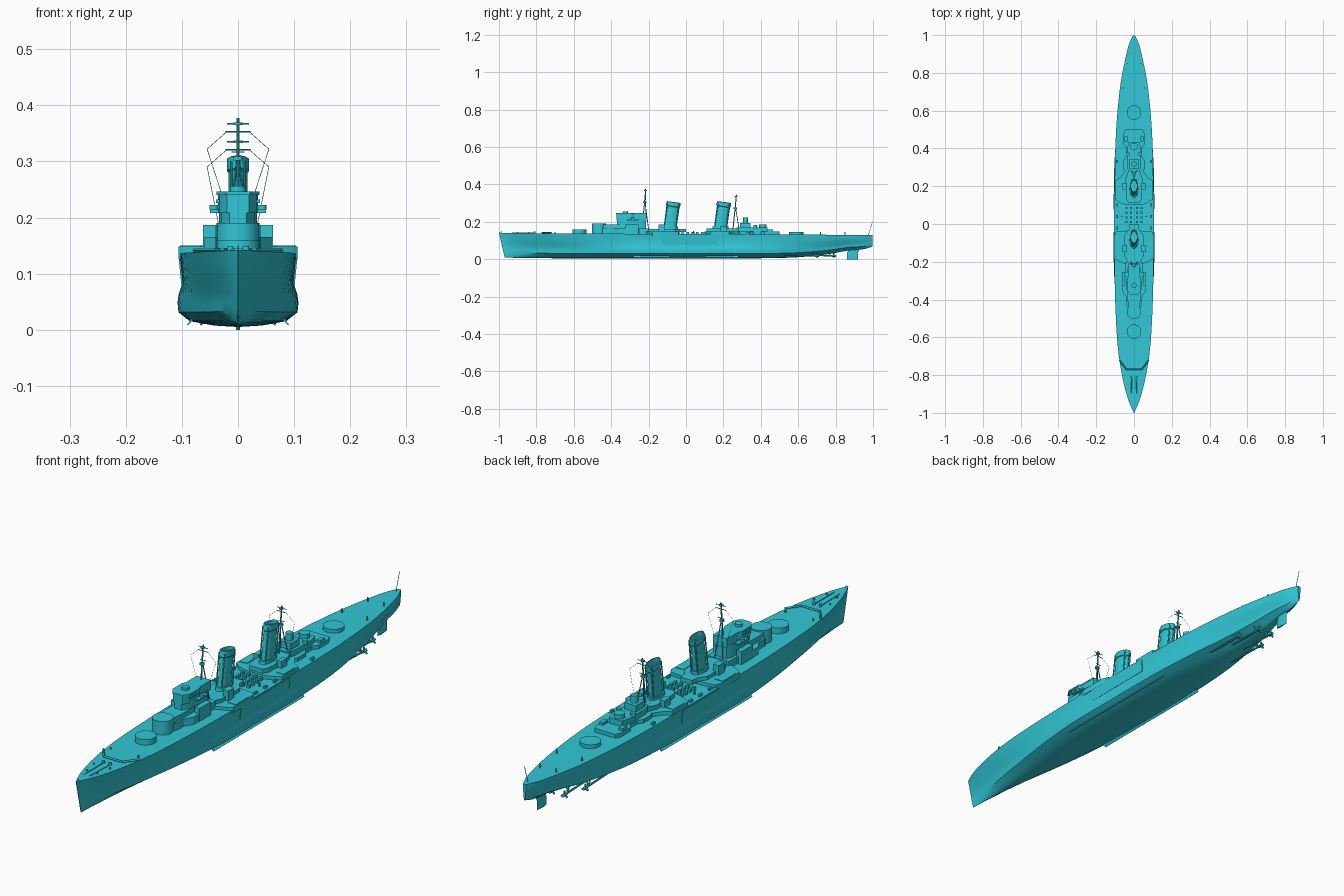
import bpy, bmesh, math
from mathutils import Vector

teal = bpy.data.materials.new("teal_paint")
teal.diffuse_color = (0.03, 0.58, 0.68, 1)


def finish(name, bm, smooth=True):
    bmesh.ops.recalc_face_normals(bm, faces=bm.faces)
    me = bpy.data.meshes.new(name)
    bm.to_mesh(me)
    bm.free()
    ob = bpy.data.objects.new(name, me)
    bpy.context.collection.objects.link(ob)
    me.materials.append(teal)
    if smooth:
        bpy.ops.object.select_all(action='DESELECT')
        bpy.context.view_layer.objects.active = ob
        ob.select_set(True)
        bpy.ops.object.shade_smooth_by_angle(angle=math.radians(30))
    return ob


def loft(name, rings):
    bm = bmesh.new()
    vs = [[bm.verts.new(p) for p in r] for r in rings]
    n = len(vs[0])
    for a, b in zip(vs, vs[1:]):
        for i in range(n):
            bm.faces.new((a[i], a[(i + 1) % n], b[(i + 1) % n], b[i]))
    bm.faces.new(vs[0])
    bm.faces.new(vs[-1])
    return finish(name, bm)


def prism(name, half, z0, z1):
    """Extrude a half outline (x >= 0), mirrored across the centreline."""
    pts = half + [(-x, y) for x, y in reversed(half)]
    return loft(name, [[(x, y, z) for x, y in pts] for z in (z0, z1)])


def box(name, x, y, z0, z1, sx, sy):
    for s in ((1, -1) if x else (1,)):
        c = [(-1, -1), (1, -1), (1, 1), (-1, 1)]
        loft(name, [[(s * x + a * sx, y + b * sy, z) for a, b in c] for z in (z0, z1)])


def drum(name, x, y, z0, z1, r, n=32):
    for s in ((1, -1) if x else (1,)):
        ring = [(s * x + r * math.cos(2 * math.pi * i / n), y + r * math.sin(2 * math.pi * i / n)) for i in range(n)]
        loft(name, [[(a, b, z) for a, b in ring] for z in (z0, z1)])


def rod(name, p, q, r, n=8):
    p, q = Vector(p), Vector(q)
    rot = (q - p).to_track_quat('Z', 'Y')
    circ = [rot @ Vector((r * math.cos(2 * math.pi * i / n), r * math.sin(2 * math.pi * i / n), 0)) for i in range(n)]
    loft(name, [[e + c for c in circ] for e in (p, q)])


# Hull stations: y, half widths at deck, waist, bulge, bilge, then keel and deck heights
stations = [
    (-1.0, .001, .001, .001, .001, .010, .142),
    (-.95, .023, .013, .008, .005, .008, .141),
    (-.9, .040, .025, .016, .010, .007, .140),
    (-.8, .064, .047, .035, .020, .006, .139),
    (-.65, .086, .072, .060, .035, .005, .138),
    (-.45, .098, .091, .089, .058, .005, .137),
    (-.25, .103, .098, .106, .078, .005, .136),
    (0, .104, .099, .107, .086, .005, .135),
    (.25, .102, .098, .106, .078, .005, .134),
    (.45, .097, .092, .095, .056, .006, .133),
    (.6, .087, .081, .076, .035, .011, .132),
    (.75, .070, .064, .052, .021, .026, .131),
    (.87, .047, .043, .032, .014, .047, .131),
    (.95, .027, .024, .018, .008, .054, .131),
    (.997, .006, .006, .004, .002, .068, .131)]


def hull_ring(s):
    y, wd, ww, wu, wl, zk, zd = s
    h = zd - zk
    half = [(wl * .5, zk + .02 * h), (wl, zk + .08 * h), (wu * .93 + wl * .07, zk + .2 * h), (wu, zk + .33 * h),
            (wu * .8 + ww * .2, zk + .44 * h), (ww, zk + .6 * h), (ww * .35 + wd * .65, zk + .85 * h), (wd, zd)]
    pts = [(0, zk)] + half + [(-x, z) for x, z in reversed(half)]
    rake = max(0, (-y - .7) / .3) * .23
    return [(x, y + rake * (.142 - z), z) for x, z in pts]


rings = []
for i in range(len(stations) - 1):
    quad = [stations[max(0, min(len(stations) - 1, i + k))] for k in (-1, 0, 1, 2)]
    for t in (0, .25, .5, .75):
        mid = []
        for k in range(7):
            a, b, c, d = (q[k] for q in quad)
            ya, yb, yc, yd = (q[0] for q in quad)
            m0 = (c - a) / (yc - ya) * (yc - yb)
            m1 = (d - b) / (yd - yb) * (yc - yb)
            v = (2*t**3 - 3*t*t + 1) * b + (t**3 - 2*t*t + t) * m0 + (3*t*t - 2*t**3) * c + (t**3 - t*t) * m1
            mid.append(b + (c - b) * t if k == 0 else v)
        rings.append(hull_ring(mid))
rings.append(hull_ring(stations[-1]))
loft("hull", rings)

# Side armour, bilge keels, shafts, propellers, rudder
for s in (1, -1):
    loft("armour_belt", [[(s * x, y, z) for x, z in ((.09, .08), (.101, .08), (.106, .13), (.09, .13))] for y in (-.13, .17)])
    loft("bilge_keel", [[(s * x, y, z) for x, z in ((.075, .024), (.078, .026), (.091, .009), (.089, .008))] for y in (-.28, .28)])
    for x, y0, y1 in ((.055, .45, .70), (.028, .55, .79)):
        rod("propeller_shaft", (s * x, y0, .027), (s * x, y1, .018), .004)
        rod("shaft_strut", (s * x, y1 - .02, .018), (s * x * .5, y1 - .03, .055), .003)
        rod("shaft_strut", (s * x, y1 - .02, .018), (s * x * 1.1, y1 - .03, .06), .003)
        rod("propeller_hub", (s * x, y1 - .01, .018), (s * x, y1 + .012, .018), .006, 12)
        for k in range(3):
            a = math.radians(90 + 120 * k)
            rod("propeller_blade", (s * x, y1, .018), (s * x + .015 * math.cos(a), y1, .018 + .015 * math.sin(a)), .004, 6)
loft("rudder", [[(x, y + dy, z) for x, y in ((0, .862), (.004, .88), (0, .92), (-.004, .88))] for z, dy in ((0, 0), (.035, 0), (.06, .01))])

# Barbettes
for y, top in ((-.57, .16), (-.465, .19), (.59, .147)):
    drum("barbette", 0, y, .12, top, .038, 40)

# Breakwater and foredeck fittings
for s in (1, -1):
    rod("breakwater_wing", (s * .04, -.77, .142), (s * .078, -.72, .142), .004, 4)
    rod("anchor_chain", (s * .012, -.93, .141), (s * .014, -.81, .14), .002, 6)
rod("breakwater_centre", (-.04, -.77, .142), (.04, -.77, .142), .004, 4)
for y, x in ((-.9, .022), (-.84, .035), (-.7, .06), (.72, .055), (.85, .035)):
    drum("bollard", x, y, .13, .146, .003, 10)
drum("capstan", .014, -.81, .13, .148, .006, 14)

# Forward superstructure
prism("forward_shelter", [(.025, -.46), (.04, -.43), (.04, -.39), (.06, -.36), (.06, -.27), (.045, -.25), (.045, -.2)], .13, .165)
prism("forward_deckhouse", [(.03, -.44), (.034, -.40), (.034, -.30)], .16, .185)
prism("bridge_base", [(.015, -.37), (.03, -.345), (.034, -.3), (.034, -.235), (.024, -.215)], .16, .215)
prism("bridge", [(.02, -.372), (.033, -.35), (.036, -.29), (.03, -.28), (.03, -.21)], .208, .24)
prism("bridge_roof_rim", [(.021, -.375), (.038, -.35), (.038, -.29), (.031, -.28), (.031, -.21)], .24, .246)
prism("bridge_wing_platform", [(.05, -.315), (.05, -.255)], .208, .214)
box("bridge_side_house", .051, -.29, .13, .187, .011, .035)
drum("wing_tub", .043, -.285, .214, .222, .008, 16)
drum("fire_director", 0, -.325, .245, .256, .014, 20)
for y in (-.34, -.31):
    box("bridge_window_hood", .036, y, .226, .232, .003, .01)

# Midship decks, sponsons and lockers
prism("forward_sponson_deck", [(.05, -.21), (.095, -.19), (.106, -.18), (.106, -.06), (.095, -.04), (.03, -.035)], .125, .148)
prism("forward_funnel_house", [(.035, -.2), (.05, -.17), (.05, -.06), (.028, -.03), (.025, .0)], .145, .162)
prism("aft_sponson_deck", [(.04, .1), (.07, .11), (.1, .13), (.1, .23), (.07, .25), (.05, .28)], .125, .148)
prism("aft_funnel_house", [(.028, .11), (.04, .13), (.045, .24), (.03, .28)], .145, .165)
box("gun_platform", .085, -.12, .145, .15, .018, .04)
box("gun_platform", .08, .18, .145, .15, .016, .035)
box("side_locker", .05, -.13, .145, .187, .012, .018)
box("side_locker", .05, .2, .145, .175, .01, .018)
for y in (.01, .035, .06, .085):
    for x in (.015, .04):
        box("deck_vent", x, y, .13, .146, .005, .006)
drum("deck_post", .065, .04, .13, .15, .004, 10)
for y in (-.02, .04, .1, .33):
    box("rail_locker", .09, y, .13, .144, .004, .008)


# Raked funnels with hollow caps
def oval(rx, ry, y, z):
    return [(rx * math.cos(a), y + ry * math.sin(a), z - .14 * ry * math.sin(a) * (z > .2))
            for a in (2 * math.pi * i / 32 for i in range(32))]


for y in (-.088, .182):
    d = y + .022
    loft("funnel", [oval(.017, .035, y, .145), oval(.017, .035, d - .004, .28), oval(.0195, .038, d - .004, .283),
                    oval(.0195, .038, d, .304), oval(.016, .033, d, .306), oval(.016, .033, d - .005, .275)])
    loft("funnel_base", [oval(.024, .044, y, .145), oval(.022, .042, y + .003, .175)])
    for s in (1, -1):
        rod("steam_pipe", (s * .013, y + .033, .15), (s * .013, y + .05, .295), .003)
        rod("steam_pipe", (s * .012, y - .033, .15), (s * .012, y - .011, .3), .0025)

# Aft superstructure
prism("aft_shelter", [(.03, .27), (.055, .29), (.055, .34), (.04, .36), (.04, .4), (.055, .42), (.055, .48), (.045, .5)], .125, .148)
prism("aft_deckhouse", [(.025, .27), (.036, .3), (.036, .4), (.028, .435)], .145, .17)
prism("aft_control_house", [(.025, .29), (.025, .345)], .165, .195)
drum("aft_director", 0, .318, .19, .222, .014, 20)
drum("aft_tub", 0, .41, .165, .187, .02, 24)
drum("aft_light_tub", .032, .37, .165, .182, .01, 16)
box("aft_locker", .042, .45, .145, .158, .008, .014)


# Masts with yards and rigging
def mast(y, z0, top, deck):
    rake = .02
    rod("mast", (0, y - rake, z0), (0, y, top), .0028, 10)
    for s in (1, -1):
        rod("mast_leg", (s * .018, y + .015, z0), (0, y - .006, top - .06), .002)
        rod("rigging_wire", (s * .03, y, deck), (s * .055, y, top - .055), .0005, 4)
        rod("rigging_wire", (s * .055, y, top - .055), (s * .02, y, top - .024), .0005, 4)
    for dz, w in ((.01, .02), (.024, .022), (.06, .012)):
        rod("yard", (-w, y, top - dz), (w, y, top - dz), .0013, 6)
    drum("mast_platform", 0, y - .006, top - .075, top - .068, .009, 16)
    drum("mast_lookout", 0, y - .002, top - .012, top - .008, .008, 12)


mast(-.215, .16, .377, .245)
mast(.27, .15, .345, .165)
rod("flagstaff", (0, .975, .13), (0, .997, .2), .0012, 6)
rod("jackstaff", (0, -.985, .14), (0, -.988, .15), .001, 6)
